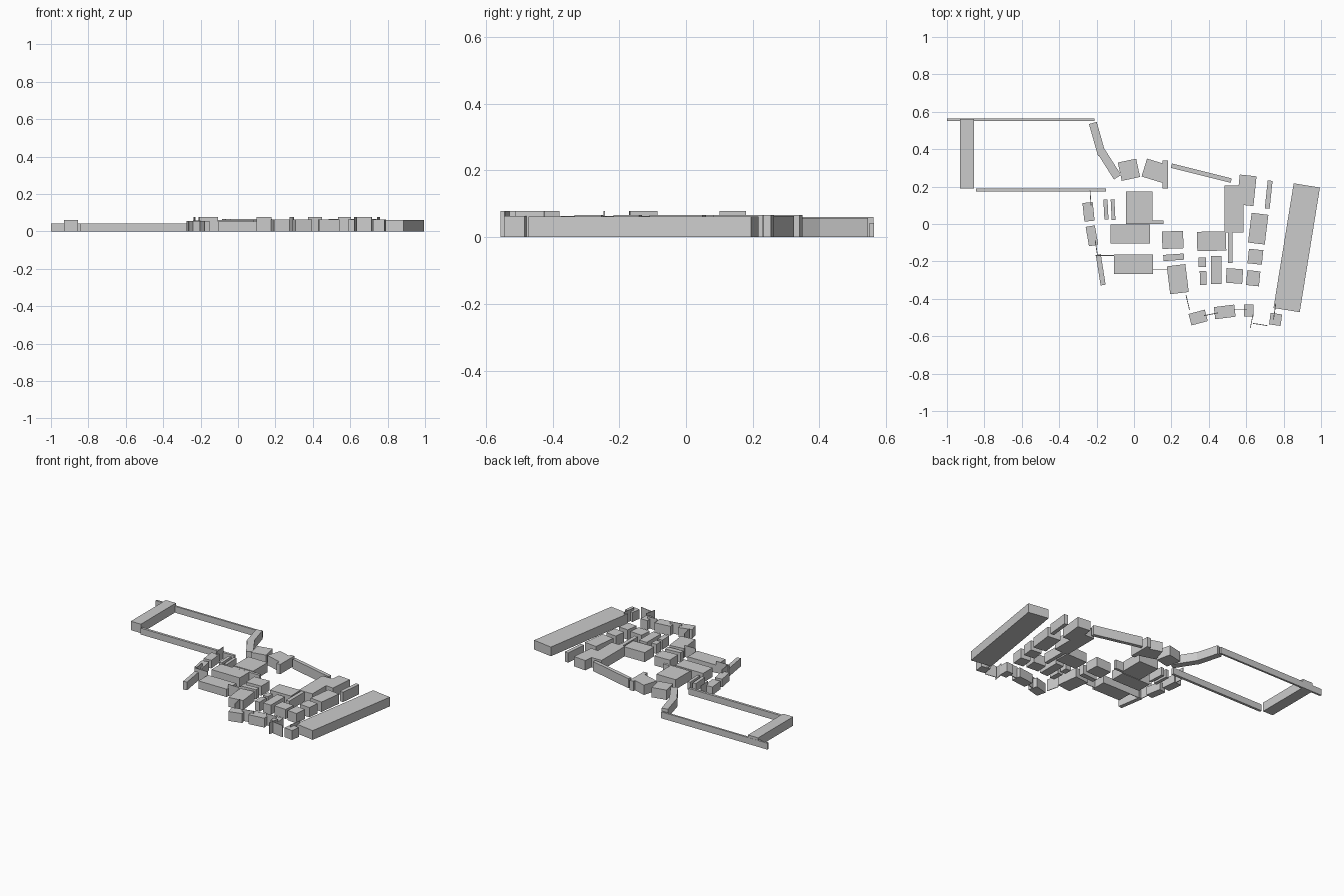
import bpy, bmesh, math
from mathutils import Matrix, Vector


def block(name, cx, cy, w, d, angle=0, h=0.062):
    """Flat-roofed block standing on the ground."""
    bm = bmesh.new()
    bmesh.ops.create_cube(bm, size=1)
    m = (Matrix.Translation((cx, cy, h / 2))
         @ Matrix.Rotation(math.radians(angle), 4, 'Z')
         @ Matrix.Diagonal((w, d, h, 1)))
    bmesh.ops.transform(bm, matrix=m, verts=bm.verts)
    me = bpy.data.meshes.new(name)
    bm.to_mesh(me)
    bm.free()
    ob = bpy.data.objects.new(name, me)
    bpy.context.collection.objects.link(ob)


def wall(name, a, b, t=0.004, h=0.078):
    """Straight wall between two plan points."""
    a, b = Vector(a), Vector(b)
    v, c = b - a, (a + b) / 2
    block(name, c.x, c.y, v.length, t, math.degrees(math.atan2(v.y, v.x)), h)


def group(name, h, rows):
    for i, r in enumerate(rows, 1):
        block(f"{name}_{i}", *r, h=h)


# Large western enclosure
wall("enclosure_north_wall", (-1, 0.557), (-0.21, 0.557), 0.013, 0.043)
wall("enclosure_south_wall", (-0.845, 0.181), (-0.15, 0.181), 0.017, 0.043)
block("enclosure_west_block", -0.893, 0.376, 0.075, 0.373, 0, 0.06)
wall("enclosure_east_wall_1", (-0.220, 0.54), (-0.172, 0.37), 0.043, 0.058)
wall("enclosure_east_wall_2", (-0.177, 0.39), (-0.088, 0.25), 0.045, 0.058)

# Northern buildings and curtain wall
group("north_building", 0.066, [
    (-0.027, 0.29, 0.1, 0.1, 12),
    (0.11, 0.285, 0.115, 0.1, -17),
    (0.167, 0.265, 0.028, 0.15, 0)])
wall("north_wall", (0.20, 0.312), (0.52, 0.232), 0.024, 0.064)

# Eastern houses and long slab building
group("east_house", 0.066, [
    (0.535, 0.08, 0.1, 0.25, 0),
    (0.602, 0.18, 0.09, 0.16, -6),
    (0.72, 0.157, 0.026, 0.15, -6),
    (0.664, -0.025, 0.09, 0.16, -7),
    (0.649, -0.175, 0.077, 0.078, -6),
    (0.637, -0.29, 0.07, 0.08, -6)])
block("long_east_building", 0.87, -0.127, 0.142, 0.675, -9.2, 0.062)

# Central houses
group("central_house", 0.064, [
    (0.537, -0.278, 0.088, 0.078, -4),
    (0.515, -0.125, 0.025, 0.165, 0),
    (0.415, -0.092, 0.155, 0.103, 1),
    (0.365, -0.205, 0.038, 0.05, 0),
    (0.37, -0.288, 0.035, 0.075, 2),
    (0.44, -0.245, 0.058, 0.15, 0),
    (0.207, -0.085, 0.113, 0.093, 2),
    (0.212, -0.178, 0.11, 0.033, 4),
    (0.234, -0.295, 0.1, 0.15, 7)])

# Halls around the inner yard
block("north_hall", 0.028, 0.095, 0.144, 0.155, 0, 0.065)
block("hall_link", 0.058, 0.01, 0.2, 0.018, 0, 0.06)
block("middle_hall", -0.02, -0.053, 0.21, 0.1, 0, 0.062)
block("south_hall", -0.003, -0.215, 0.21, 0.103, 0, 0.053)

# Western lodges
group("west_lodge", 0.055, [
    (-0.243, 0.065, 0.055, 0.1, 6),
    (-0.225, -0.063, 0.05, 0.105, 10),
    (-0.178, -0.245, 0.027, 0.165, 9),
    (-0.15, 0.077, 0.022, 0.107, 3),
    (-0.112, 0.077, 0.02, 0.11, 3)])

# Southern towers
group("south_tower", 0.063, [
    (0.343, -0.5, 0.09, 0.063, 15),
    (0.485, -0.47, 0.11, 0.065, 7),
    (0.614, -0.463, 0.05, 0.065, 0),
    (0.757, -0.51, 0.062, 0.062, -8)])

# Thin connecting walls
for i, (a, b) in enumerate([
        ((0.278, -0.38), (0.297, -0.46)),
        ((0.375, -0.49), (0.45, -0.475)),
        ((0.535, -0.458), (0.605, -0.458)),
        ((0.636, -0.485), (0.622, -0.555)),
        ((0.635, -0.531), (0.715, -0.544)),
        ((0.758, -0.425), (0.746, -0.51)),
        ((-0.235, 0.18), (-0.23, 0.1)),
        ((-0.208, -0.085), (-0.195, -0.17)),
        ((-0.205, -0.168), (-0.108, -0.168)),
        ((0.1, -0.245), (0.18, -0.245))], 1):
    wall(f"thin_wall_{i}", a, b)
